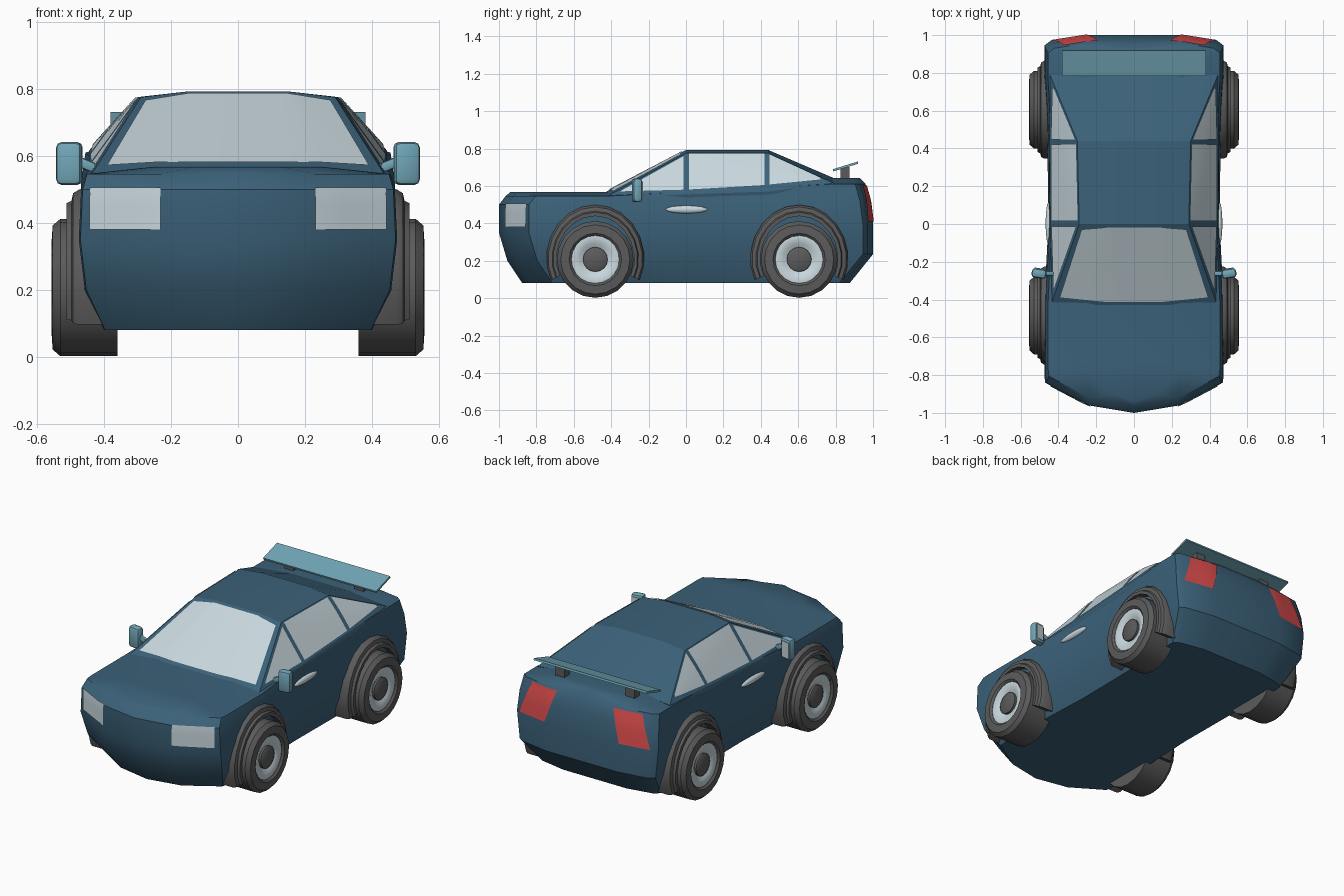
import bpy, bmesh, math
from mathutils import Vector, Matrix
from mathutils.bvhtree import BVHTree

if "Cube" in bpy.data.objects:
    bpy.data.objects.remove(bpy.data.objects["Cube"])


def mat(name, col):
    m = bpy.data.materials.new(name)
    m.diffuse_color = (*col, 1)
    m.use_nodes = True
    m.node_tree.nodes["Principled BSDF"].inputs["Base Color"].default_value = m.diffuse_color
    return m


BLUE = mat("dark_blue_paint", (0.044, 0.120, 0.190))
TEAL = mat("light_teal", (0.165, 0.385, 0.475))
GLASS = mat("pale_glass", (0.58, 0.68, 0.72))
GREY = mat("dark_grey", (0.105, 0.105, 0.105))
RED = mat("red_light", (0.68, 0.07, 0.07))


def finish(bm, name, material, angle=30, fix=True):
    if fix:
        bmesh.ops.recalc_face_normals(bm, faces=bm.faces[:])
    me = bpy.data.meshes.new(name)
    bm.to_mesh(me)
    bm.free()
    me.materials.append(material)
    ob = bpy.data.objects.new(name, me)
    bpy.context.collection.objects.link(ob)
    bpy.ops.object.select_all(action='DESELECT')
    ob.select_set(True)
    bpy.context.view_layer.objects.active = ob
    bpy.ops.object.shade_smooth_by_angle(angle=math.radians(angle))
    return ob


def box(name, loc, size, material, bevel=0.0, rot=None):
    bm = bmesh.new()
    bmesh.ops.create_cube(bm, size=1)
    bmesh.ops.scale(bm, vec=size, verts=bm.verts)
    if bevel:
        bmesh.ops.bevel(bm, geom=bm.edges[:], offset=bevel, segments=2,
                        profile=0.5, affect='EDGES')
    if rot:
        bmesh.ops.rotate(bm, matrix=Matrix.Rotation(rot[0], 3, rot[1]), verts=bm.verts)
    bmesh.ops.translate(bm, vec=loc, verts=bm.verts)
    return finish(bm, name, material)


def sweep(name, profile, centre, material, a0=0, a1=360, n=20, tall=1.0, closed=False):
    """Turn an (x, radius) profile round the x axis; tall stretches the upper half."""
    bm = bmesh.new()
    full = a1 - a0 == 360
    rings = []
    for i in range(n if full else n + 1):
        a = math.radians(a0 + (a1 - a0) * i / n)
        t = tall if math.sin(a) > 0 else 1
        rings.append([bm.verts.new((x, centre[0] + r * math.cos(a),
                                    centre[1] + r * t * math.sin(a))) for x, r in profile])
    k = len(profile)
    for i in range(n):
        p, q = rings[i], rings[(i + 1) % len(rings)]
        for j in range(k if closed else k - 1):
            bm.faces.new((p[j], p[(j + 1) % k], q[(j + 1) % k], q[j]))
    if not full:
        bm.faces.new(rings[0])
        bm.faces.new(rings[-1])
    bmesh.ops.remove_doubles(bm, verts=bm.verts, dist=1e-5)
    return finish(bm, name, material, 35)


# Lower body: stacked plan outlines (z front, z rear, y front, y rear, half width)
levels = [(0.08, 0.08, -0.875, 0.875, 0.40), (0.20, 0.235, -0.955, 1.0, 0.457),
          (0.35, 0.40, -1.0, 1.0, 0.475), (0.50, 0.52, -1.0, 0.985, 0.468),
          (0.545, 0.61, -0.965, 0.96, 0.455), (0.567, 0.642, -0.94, 0.93, 0.25)]
bm = bmesh.new()
halves = []
for zf, zr, yf, yr, w in levels:
    plan = [(0, yf), (0.51, yf + 0.04), (0.99, yf + 0.16), (1, yf + 0.20), (1, -0.42),
            (0.955, 0), (0.965, 0.44), (1, 0.78), (1, yr - 0.055), (0.93, yr - 0.03),
            (0.53, yr), (0, yr)]
    right, left = [], []
    for f, y in plan:
        t = min(1, max(0, (y + 0.43) / 1.21))
        z = zf + (zr - zf) * t
        v = bm.verts.new((f * w, y, z))
        right.append(v)
        left.append(v if f == 0 else bm.verts.new((-f * w, y, z)))
    halves.append((right, left))
for lo, hi in zip(halves, halves[1:]):
    for a, b in zip(lo, hi):
        for i in range(len(a) - 1):
            bm.faces.new((a[i], a[i + 1], b[i + 1], b[i]))
for r, l in (halves[0], halves[-1]):
    for i in range(len(r) - 1):
        bm.faces.new(list(dict.fromkeys((r[i], r[i + 1], l[i + 1], l[i]))))
body = finish(bm, "body_shell", BLUE, 32)

# Cabin: hull of belt line and roof corners
bm = bmesh.new()
for s in (-1, 1):
    for x, y, z in [(0.44, -0.43, 0.54), (0.2, -0.43, 0.567), (0.44, 0, 0.55),
                    (0.45, 0.44, 0.57), (0.445, 0.79, 0.615), (0.2, 0.79, 0.642),
                    (0.29, 0, 0.775), (0.15, 0, 0.792), (0.30, 0.44, 0.775),
                    (0.15, 0.44, 0.792), (0.43, -0.42, 0.5), (0.43, 0.78, 0.5)]:
        bm.verts.new((s * x, y, z))
bmesh.ops.convex_hull(bm, input=bm.verts[:])
cabin = finish(bm, "cabin", BLUE, 15)

# Joined surface that the flat details are laid on
verts, polys = [], []
for ob in (body, cabin):
    base = len(verts)
    verts += [v.co.copy() for v in ob.data.vertices]
    polys += [[base + i for i in p.vertices] for p in ob.data.polygons]
surface = BVHTree.FromPolygons(verts, polys)


def panel(name, low, high, axis, sign, material, n=5):
    """Lay a pane between two polylines on the surface, seen along an axis."""
    ray = Vector((0, 0, 0))
    ray[axis] = -sign

    def dense(line):
        out = [Vector(line[0])]
        for a, b in zip(line, line[1:]):
            out += [Vector(a).lerp(Vector(b), i / n) for i in range(1, n + 1)]
        return out
    lo, hi = dense(low), dense(high)
    bm = bmesh.new()
    rows = []
    for j in range(n + 1):
        row = []
        for a, b in zip(lo, hi):
            p = a.lerp(b, j / n)
            org = Vector((p.x, 0, p.y)) if axis == 1 else Vector((0, p.x, p.y))
            org[axis] = 3 * sign
            hit, nor, _, _ = surface.ray_cast(org, ray)
            if nor.dot(ray) > 0:
                nor = -nor
            row.append(bm.verts.new(hit + nor * 0.005))
        rows.append(row)
    for a, b in zip(rows, rows[1:]):
        for i in range(len(a) - 1):
            bm.faces.new((a[i], a[i + 1], b[i + 1], b[i]))
    bmesh.ops.remove_doubles(bm, verts=bm.verts, dist=1e-5)
    bmesh.ops.recalc_face_normals(bm, faces=bm.faces[:])
    if sum((f.normal.dot(ray) for f in bm.faces)) > 0:
        bmesh.ops.reverse_faces(bm, faces=bm.faces[:])
    return finish(bm, name, material, 30, False)


# Windscreen
panel("windscreen", [(-0.39, 0.568), (-0.24, 0.577), (0.24, 0.577), (0.39, 0.568)],
      [(-0.275, 0.762), (-0.145, 0.783), (0.145, 0.783), (0.275, 0.762)], 1, -1, GLASS)

for s, side in ((1, "right"), (-1, "left")):
    # Side windows
    panel("front_quarter_window_" + side, [(-0.35, 0.568), (-0.012, 0.577)],
          [(-0.34, 0.575), (-0.012, 0.757)], 0, s, GLASS)
    panel("door_window_" + side, [(0.015, 0.578), (0.42, 0.602)],
          [(0.015, 0.77), (0.42, 0.77)], 0, s, GLASS)
    panel("rear_quarter_window_" + side, [(0.447, 0.605), (0.72, 0.632)],
          [(0.447, 0.765), (0.715, 0.642)], 0, s, GLASS)
    # Lamps
    panel("headlight_" + side, [(s * 0.23, 0.38), (s * 0.44, 0.38)],
          [(s * 0.23, 0.502), (s * 0.44, 0.502)], 1, -1, GLASS)
    panel("tail_light_" + side, [(s * 0.25, 0.41), (s * 0.44, 0.41)],
          [(s * 0.19, 0.60), (s * 0.37, 0.60)], 1, 1, RED)
    # Door handle
    bm = bmesh.new()
    bmesh.ops.create_uvsphere(bm, u_segments=16, v_segments=8, radius=1)
    bmesh.ops.scale(bm, vec=(0.016, 0.113, 0.021), verts=bm.verts)
    bmesh.ops.translate(bm, vec=(s * 0.452, 0.003, 0.474), verts=bm.verts)
    finish(bm, "door_handle_" + side, GLASS, 60)
    # Wing mirror
    box("mirror_arm_" + side, (s * 0.452, -0.262, 0.573), (0.09, 0.025, 0.03), TEAL,
        0.008, (-s * 0.4, 'Y'))
    box("mirror_housing_" + side, (s * 0.503, -0.262, 0.577), (0.078, 0.05, 0.128), TEAL,
        0.017, (s * 0.15, 'Z'))
    box("mirror_glass_" + side, (s * 0.503, -0.236, 0.577), (0.05, 0.005, 0.095), GLASS,
        0, (s * 0.15, 'Z'))
    # Spoiler strut
    box("spoiler_strut_" + side, (s * 0.235, 0.85, 0.665), (0.06, 0.05, 0.07), GREY)

    for y, end in ((-0.485, "front"), (0.605, "rear")):
        tag = end + "_" + side
        c = (y, 0.207)
        # Tyre, rim and hub, turned about the axle
        sweep("tyre_" + tag, [(s * x, r) for x, r in
              [(0.36, 0), (0.36, 0.205), (0.53, 0.205), (0.553, 0.185), (0.556, 0.14),
               (0.545, 0.128), (0.515, 0.122), (0.515, 0)]], c, GREY)
        sweep("rim_" + tag, [(s * x, r) for x, r in
              [(0.515, 0.13), (0.543, 0.13), (0.546, 0.115), (0.535, 0.085),
               (0.522, 0.06), (0.515, 0.06)]], c, GLASS)
        sweep("hub_" + tag, [(s * x, r) for x, r in
              [(0.51, 0.066), (0.538, 0.066), (0.545, 0.055), (0.545, 0)]], c, GREY, n=16)
        # Stepped wheel arch
        sweep("wheel_arch_" + tag, [(s * x, r) for x, r in
              [(0.40, 0.262), (0.475, 0.262), (0.492, 0.252), (0.497, 0.232),
               (0.511, 0.226), (0.511, 0.208), (0.40, 0.208)]],
              c, GREY, -25, 205, 14, 1.115, True)

# Spoiler blade
box("spoiler_blade", (0, 0.853, 0.704), (0.76, 0.14, 0.012), TEAL, 0, (0.30, 'X'))
